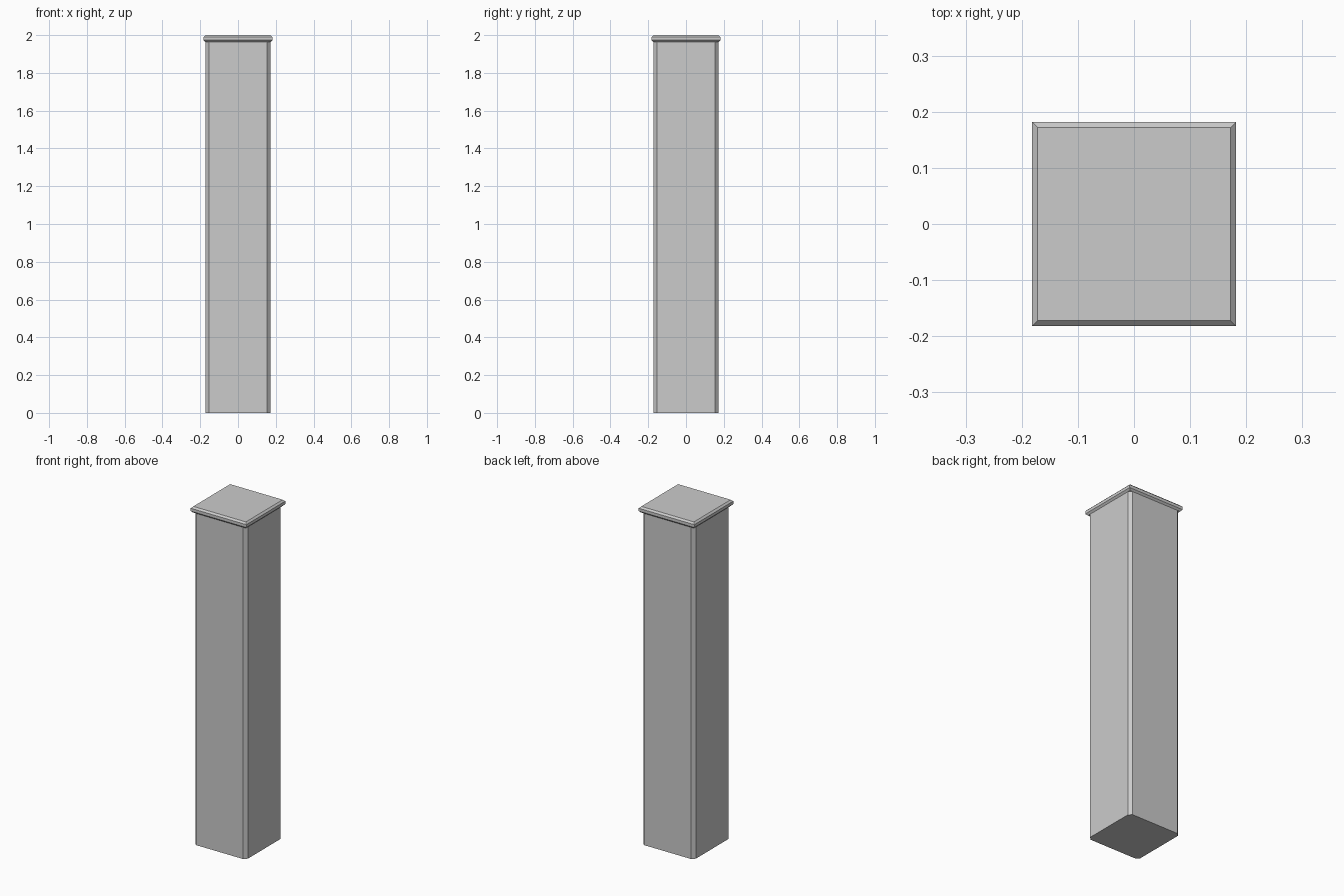
import bpy, bmesh

if "Cube" in bpy.data.objects:
    bpy.data.objects.remove(bpy.data.objects["Cube"])


def box(name, half, z0, z1, chamfer, pick):
    """Square box with a flat chamfer on the edges chosen by pick(edge)."""
    bm = bmesh.new()
    bmesh.ops.create_cube(bm, size=2)
    for v in bm.verts:
        v.co.x *= half
        v.co.y *= half
        v.co.z = z0 if v.co.z < 0 else z1
    bmesh.ops.bevel(bm, geom=[e for e in bm.edges if pick(e)], offset=chamfer,
                    segments=1, affect='EDGES')
    mesh = bpy.data.meshes.new(name)
    bm.to_mesh(mesh)
    bm.free()
    obj = bpy.data.objects.new(name, mesh)
    bpy.context.collection.objects.link(obj)
    return obj


def is_vertical(e):
    a, b = (v.co for v in e.verts)
    return abs(a.z - b.z) > 1e-4


# Tall shaft with chamfered vertical corners
box("post_shaft", 0.172, 0.0, 1.965, 0.018, is_vertical)

# Thin overhanging cap, chamfered along its top and bottom rims
box("post_cap", 0.182, 1.963, 2.0, 0.01, lambda e: not is_vertical(e))
